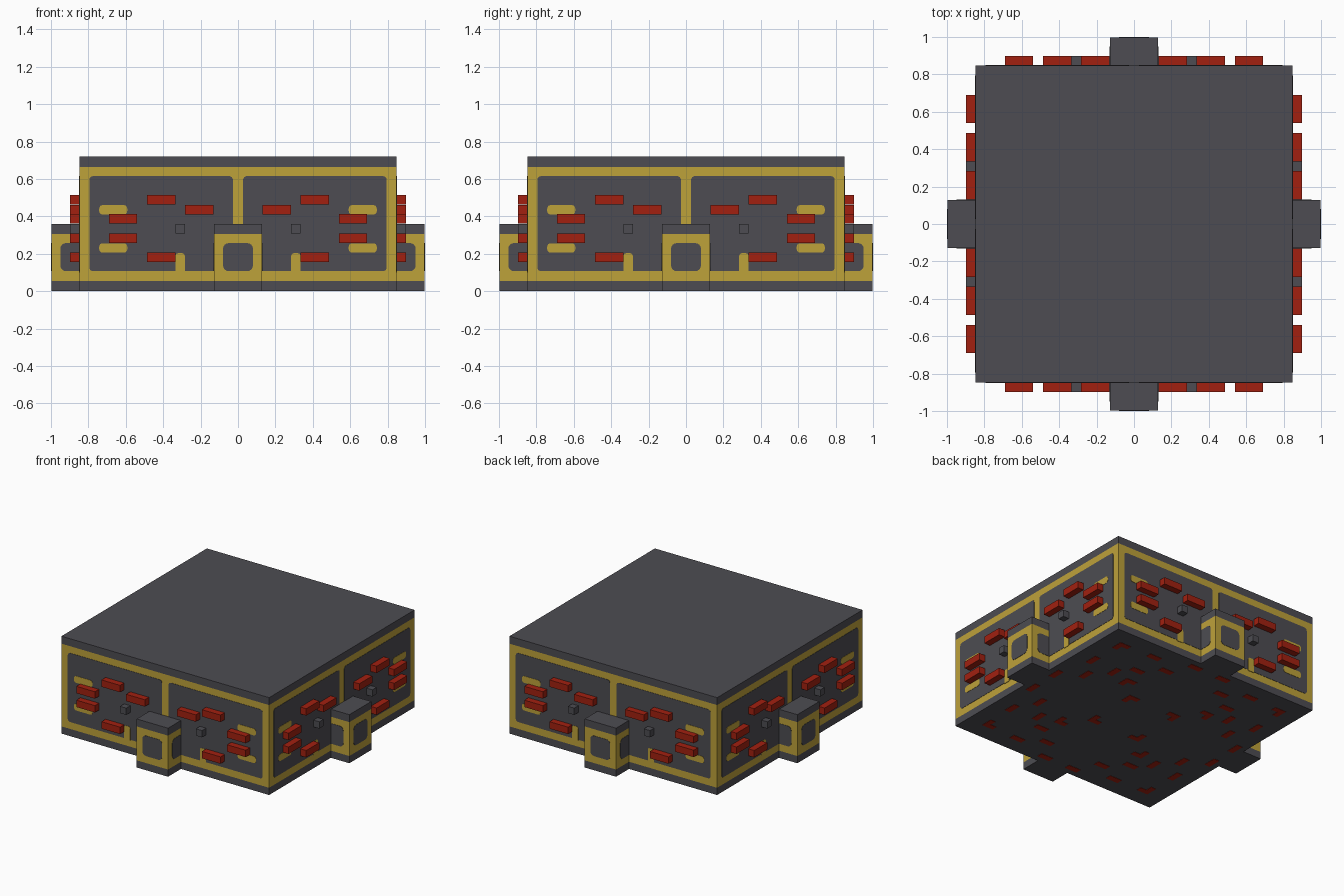
import bpy, bmesh, math
from mathutils import Matrix, Vector

if "Cube" in bpy.data.objects:
    bpy.data.objects.remove(bpy.data.objects["Cube"], do_unlink=True)


def material(name, rgb):
    m = bpy.data.materials.new(name)
    m.use_nodes = True
    m.diffuse_color = (*rgb, 1)
    m.node_tree.nodes["Principled BSDF"].inputs["Base Color"].default_value = (*rgb, 1)
    return m


GREY = material("dark grey", (0.075, 0.073, 0.084))
GOLD = material("mustard yellow", (0.515, 0.36, 0.042))
RED = material("brick red", (0.36, 0.0145, 0.005))

HALF = 0.847      # half width of the main body
PORCH = 0.128     # half width of each projecting bay
LOW, BAND = 0.055, 0.055


def finish(name, bm, *mats):
    bmesh.ops.recalc_face_normals(bm, faces=bm.faces)
    mesh = bpy.data.meshes.new(name)
    bm.to_mesh(mesh)
    bm.free()
    for m in mats:
        mesh.materials.append(m)
    obj = bpy.data.objects.new(name, mesh)
    bpy.context.collection.objects.link(obj)


def banded_box(name, size, centre, top, turn):
    """Yellow box with grey base and roof bands, coloured by height."""
    bottom = 0.002
    bm = bmesh.new()
    bmesh.ops.create_cube(bm, size=1)
    for v in bm.verts:
        v.co = Vector((v.co.x * size[0] + centre[0], v.co.y * size[1] + centre[1],
                       bottom + (v.co.z + 0.5) * (top - bottom)))
    for z in (LOW, top - BAND):
        bmesh.ops.bisect_plane(bm, geom=bm.verts[:] + bm.edges[:] + bm.faces[:],
                               plane_co=(0, 0, z), plane_no=(0, 0, 1))
    for f in bm.faces:
        f.material_index = int(LOW < f.calc_center_median().z < top - BAND)
    bm.transform(turn)
    finish(name, bm, GREY, GOLD)


def plate(bm, u0, u1, z0, z1, dist, thick, turn, radii=(0, 0, 0, 0)):
    """Slab on a -y wall; radii run lower left, lower right, upper right, upper left."""
    corners = [(u0, z0, 1, 1), (u1, z0, -1, 1), (u1, z1, -1, -1), (u0, z1, 1, -1)]
    points = []
    for i, ((u, z, su, sz), r) in enumerate(zip(corners, radii)):
        if r == 0:
            points.append((u, z))
            continue
        for step in range(5):
            a = math.pi + (i + step / 4) * math.pi / 2
            points.append((u + su * r + r * math.cos(a), z + sz * r + r * math.sin(a)))
    rings = [[bm.verts.new(turn @ Vector((u, y, z))) for u, z in points]
             for y in (-dist - thick, -dist + 0.003)]
    bm.faces.new(rings[0])
    bm.faces.new(rings[1][::-1])
    n = len(points)
    for i in range(n):
        j = (i + 1) % n
        bm.faces.new((rings[0][i], rings[1][i], rings[1][j], rings[0][j]))


def spin(quarter):
    return Matrix.Rotation(quarter * math.pi / 2, 4, 'Z')


banded_box("main_body", (2 * HALF, 2 * HALF), (0, 0), 0.72, spin(0))

# Block centres on one half of a wall
BLOCKS = [(0.41, 0.488), (0.208, 0.436), (0.615, 0.386), (0.615, 0.284), (0.41, 0.18)]

for k, side in enumerate(("front", "left", "back", "right")):
    turn = spin(k)
    # Projecting bay
    depth = 1 - HALF
    banded_box(side + "_bay", (2 * PORCH, depth + 0.01),
               (0, -HALF - depth / 2 + 0.005 + 0.002), 0.36, turn)
    bm = bmesh.new()
    plate(bm, -0.08, 0.08, 0.107, 0.257, 0.998, 0.002, turn, (0.03,) * 4)
    plate(bm, -0.95, -HALF, 0.107, 0.257, PORCH, 0.002, turn @ spin(1), (0.03, 0, 0, 0.03))
    plate(bm, HALF, 0.95, 0.107, 0.257, PORCH, 0.002, turn @ spin(-1), (0, 0.03, 0.03, 0))
    finish(side + "_bay_panels", bm, GREY)

    panels, marks, reds, studs = (bmesh.new() for _ in range(4))
    for s in (-1, 1):
        def slab(bm, x, z, w, h, thick, radii=(0, 0, 0, 0)):
            plate(bm, s * x - w / 2, s * x + w / 2, z - h / 2, z + h / 2,
                  HALF, thick, turn, radii)

        # Inset wall panels, painted bars and posts
        slab(panels, 0.411, 0.361, 0.768, 0.508, 0.002, (0.02,) * 4)
        for z in (0.435, 0.231):
            slab(marks, 0.667, z, 0.15, 0.05, 0.004, (0.018,) * 4)
        slab(marks, 0.309, 0.152, 0.05, 0.102, 0.004, (0, 0, 0.015, 0.015))
        # Raised blocks and small studs
        for x, z in BLOCKS:
            slab(reds, x, z, 0.152, 0.051, 0.05)
        slab(studs, 0.309, 0.334, 0.05, 0.05, 0.05)
    finish(side + "_wall_panels", panels, GREY)
    finish(side + "_wall_marks", marks, GOLD)
    finish(side + "_red_blocks", reds, RED)
    finish(side + "_grey_studs", studs, GREY)

# Red dashes and corner brackets under the floor
DASHES = [(0.12, 0.78), (0.42, 0.71), (0.24, 0.62), (0.39, 0.5)]
BRACKETS = (0.2, 0.36, 0.7)
bm = bmesh.new()


def tile(x, y, w, h, turn):
    place = turn @ Matrix.Translation((x, y, 0.002)) @ Matrix.Diagonal((w, h, 0.004, 1))
    bmesh.ops.create_cube(bm, size=1, matrix=place)


for k in range(4):
    for x, y in DASHES:
        for s in (-1, 1):
            tile(s * x, y, 0.1, 0.045, spin(k))
    for c in BRACKETS:
        tile(c - 0.025, c, 0.09, 0.04, spin(k))
        tile(c, c - 0.045, 0.04, 0.05, spin(k))
finish("underside_marks", bm, RED)
